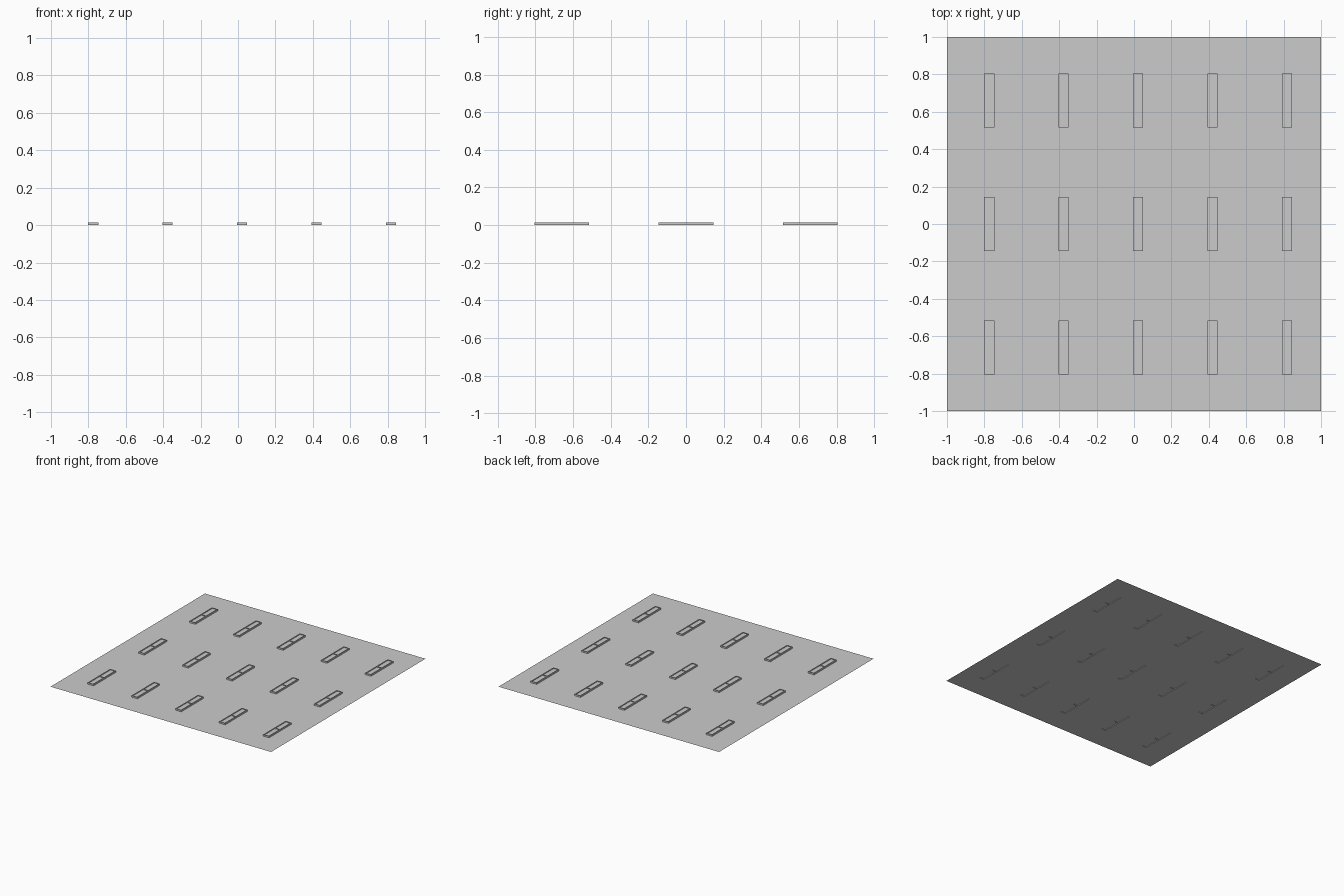
import bpy, bmesh
from mathutils import Matrix

if "Cube" in bpy.data.objects:
    bpy.data.objects.remove(bpy.data.objects["Cube"])

W, L, H = 0.054, 0.29, 0.013          # housing width, length, height
XS = [0.022 + 0.398 * i for i in range(-2, 3)]
YS = [0.66 * j for j in (-1, 0, 1)]


def to_mesh(name, bm):
    mesh = bpy.data.meshes.new(name)
    bm.to_mesh(mesh)
    bm.free()
    return mesh


def add_object(name, mesh, loc=(0, 0, 0)):
    ob = bpy.data.objects.new(name, mesh)
    ob.location = loc
    bpy.context.collection.objects.link(ob)
    return ob


def box(bm, x0, x1, y0, y1, z0, z1):
    m = (Matrix.Translation(((x0 + x1) / 2, (y0 + y1) / 2, (z0 + z1) / 2))
         @ Matrix.Diagonal((x1 - x0, y1 - y0, z1 - z0, 1)))
    bmesh.ops.create_cube(bm, size=1, matrix=m)


# Flat sheet with a rectangular opening at every fixture
def cuts(centers, half):
    return [-1] + [c + s * half for c in centers for s in (-1, 1)] + [1]


bm = bmesh.new()
cx, cy = cuts(XS, W / 2), cuts(YS, L / 2)
grid = [[bm.verts.new((x, y, 0)) for y in cy] for x in cx]
for i in range(len(cx) - 1):
    for j in range(len(cy) - 1):
        if i % 2 and j % 2:
            continue
        bm.faces.new((grid[i][j], grid[i + 1][j],
                      grid[i + 1][j + 1], grid[i][j + 1]))
add_object("ceiling_panel", to_mesh("ceiling_panel", bm))

# Shallow housing: side rails, end caps, recessed panel and middle crossbar
bm = bmesh.new()
t = 0.007
for s in (-1, 1):
    a, b = sorted((s * W / 2, s * (W / 2 - t)))
    box(bm, a, b, -L / 2, L / 2, 0, H)
    a, b = sorted((s * L / 2, s * (L / 2 - 0.003)))
    box(bm, -W / 2 + t, W / 2 - t, a, b, 0, H)
box(bm, -W / 2 + t, W / 2 - t, -L / 2 + 0.003, L / 2 - 0.003, 0.005, 0.008)
box(bm, -W / 2 + t, W / 2 - t, -0.002, 0.002, 0.001, H)
housing = to_mesh("light_housing", bm)

for x in XS:
    for y in YS:
        add_object("light_housing", housing, (x, y, 0))
